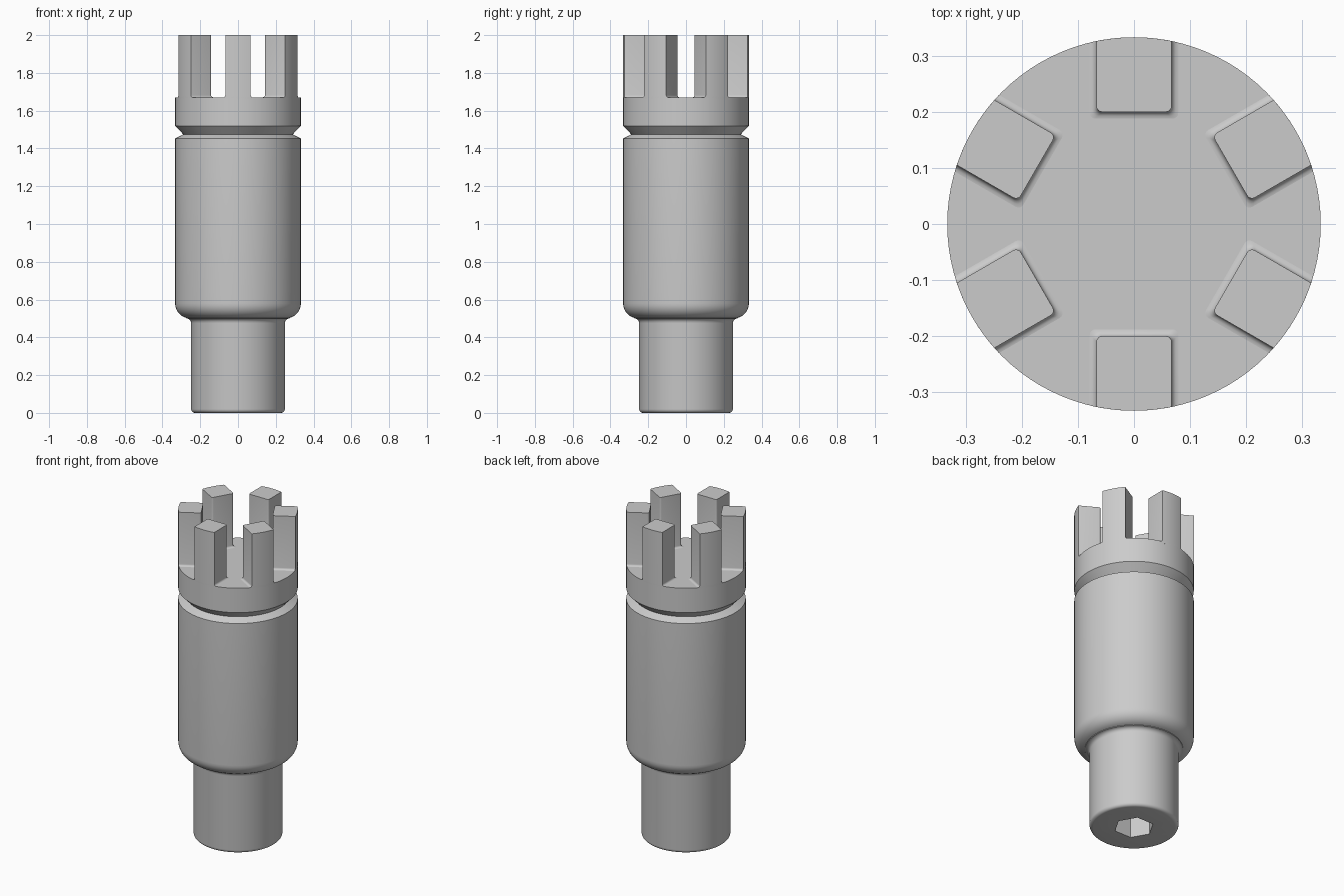
import bpy, bmesh, math
from math import sin, cos, pi, asin, radians
from mathutils import Matrix

cube = bpy.data.objects.get("Cube")
if cube:
    bpy.data.objects.remove(cube, do_unlink=True)

# Single grey metal colour
grey = bpy.data.materials.new("grey_metal")
grey.use_nodes = True
GREY = (0.6, 0.6, 0.6, 1)
grey.diffuse_color = GREY
grey.node_tree.nodes["Principled BSDF"].inputs["Base Color"].default_value = GREY

R, SHANK_R = 0.333, 0.248      # body and shank radii
DECK, TOP = 1.67, 2.0          # crown floor and prong tips
SEGMENTS = 96


def finish(name, bm):
    bmesh.ops.recalc_face_normals(bm, faces=bm.faces)
    mesh = bpy.data.meshes.new(name)
    bm.to_mesh(mesh)
    bm.free()
    mesh.materials.append(grey)
    obj = bpy.data.objects.new(name, mesh)
    bpy.context.collection.objects.link(obj)
    return obj


def smooth(obj):
    bpy.ops.object.select_all(action='DESELECT')
    obj.select_set(True)
    bpy.context.view_layer.objects.active = obj
    bpy.ops.object.shade_smooth_by_angle(angle=radians(32))


def arc(cx, cy, r, start, end, steps=8):
    return [(cx + r * cos(radians(start + (end - start) * i / steps)),
             cy + r * sin(radians(start + (end - start) * i / steps)))
            for i in range(steps + 1)]


def loft(bm, rings):
    loops = [[bm.verts.new(p) for p in ring] for ring in rings]
    for a, b in zip(loops, loops[1:]):
        for i in range(len(a)):
            j = (i + 1) % len(a)
            bm.faces.new((a[i], a[j], b[j], b[i]))
    bm.faces.new(loops[0][::-1])
    bm.faces.new(loops[-1])


# Turned body: shank, rounded shoulder, barrel, V groove and crown ring
profile = arc(SHANK_R - 0.02, 0.02, 0.02, -90, 0, 5)
profile += arc(SHANK_R + 0.025, 0.475, 0.025, 180, 90, 5)
profile += arc(R - 0.08, 0.58, 0.08, -75, 0)
profile += [(R, 1.453), (0.29, 1.475), (R, 1.52), (R, DECK)]
bm = bmesh.new()
loft(bm, [[(r * cos(2 * pi * i / SEGMENTS), r * sin(2 * pi * i / SEGMENTS), z)
           for i in range(SEGMENTS)] for r, z in profile])
body = finish("body", bm)

# Hexagonal socket cut into the foot
bm = bmesh.new()
bmesh.ops.create_cone(bm, cap_ends=True, segments=6, radius1=0.112,
                      radius2=0.112, depth=0.4,
                      matrix=Matrix.Rotation(radians(30), 4, 'Z'))
cutter = finish("socket_cutter", bm)
cutter.hide_render = True
cut = body.modifiers.new("socket", 'BOOLEAN')
cut.operation, cut.solver, cut.object = 'DIFFERENCE', 'EXACT', cutter
bpy.context.view_layer.objects.active = body
bpy.ops.object.modifier_apply(modifier=cut.name)
bpy.data.objects.remove(cutter, do_unlink=True)
smooth(body)


# Crown prongs: straight sides, rounded inner corners, outer face flush with body
def prong_outline(offset):
    half, inner, corner = 0.067 + offset, 0.2 - offset, 0.01
    spread = math.degrees(asin(half / R))
    return (arc(0, 0, R, -spread, spread)
            + arc(inner + corner, half - corner, corner, 90, 180, 4)
            + arc(inner + corner, corner - half, corner, 180, 270, 4))


FILLET = 0.012
levels = [(DECK - 0.01, FILLET)]
levels += [(DECK + FILLET * (1 - cos(a)), FILLET * (1 - sin(a)))
           for a in (pi * k / 8 for k in range(5))]
levels.append((TOP, 0))
for n in range(6):
    bm = bmesh.new()
    loft(bm, [[(x, y, z) for x, y in prong_outline(off)] for z, off in levels])
    bm.transform(Matrix.Rotation(radians(30 + 60 * n), 4, 'Z'))
    smooth(finish(f"crown_prong_{n + 1}", bm))
